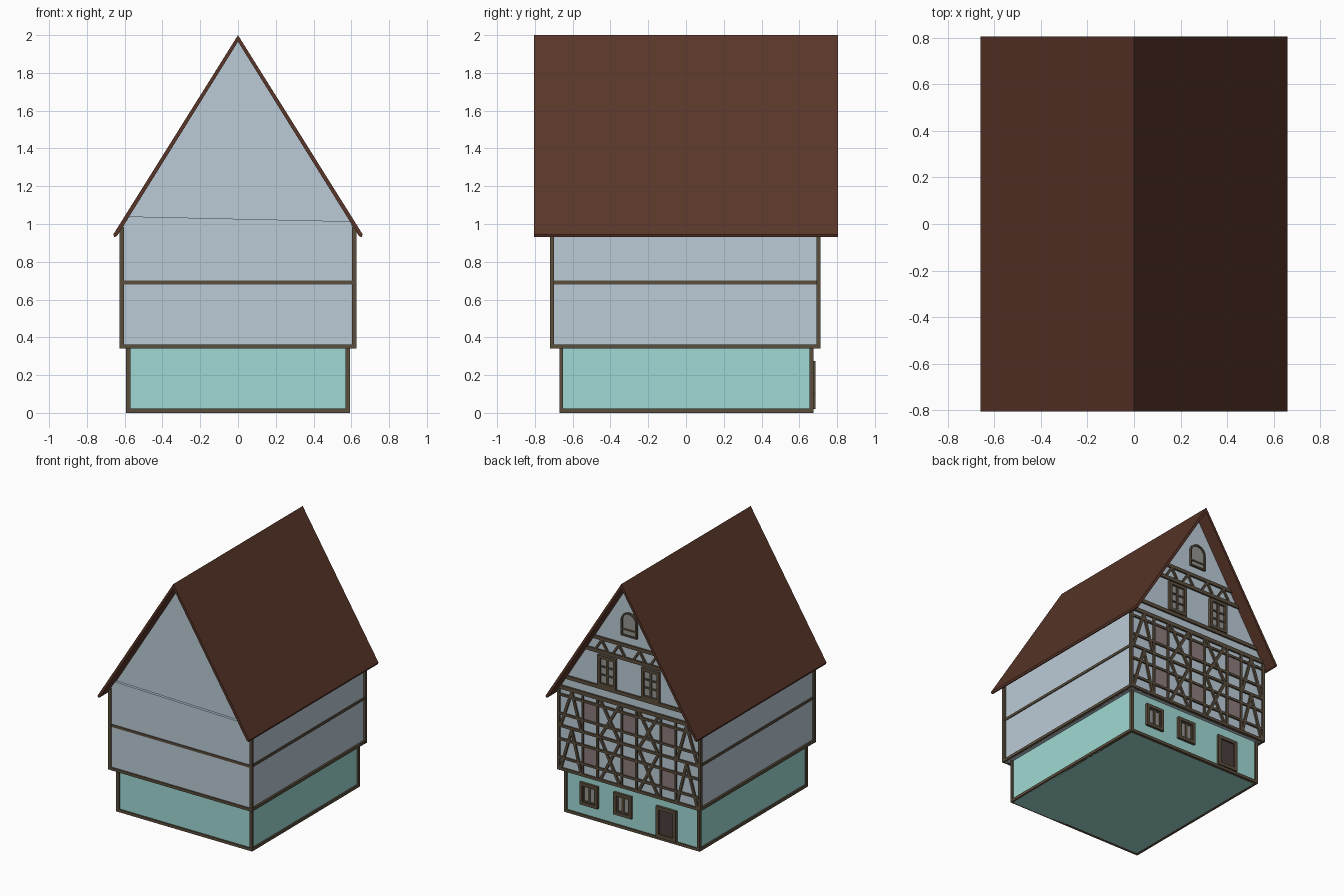
import bpy, bmesh
from math import sin, cos, pi, hypot

if "Cube" in bpy.data.objects:
    bpy.data.objects.remove(bpy.data.objects["Cube"])


def material(name, r, g, b):
    m = bpy.data.materials.new(name)
    m.diffuse_color = (r, g, b, 1)
    m.use_nodes = True
    m.node_tree.nodes["Principled BSDF"].inputs["Base Color"].default_value = m.diffuse_color
    return m


WALL = material("pale_plaster", .50, .60, .68)
GREEN = material("green_plaster", .35, .70, .66)
WOOD = material("timber", .105, .078, .048)
ROOF = material("roof_tiles", .10, .036, .022)
DARK = material("dark_panel", .07, .05, .048)
PINK = material("shutter_panel", .27, .20, .20)
GLASS = material("grey_glass", .30, .30, .29)


# Every part is a set of x-z profiles extruded along y: (profile, y0, y1)
def build(name, mat, prisms):
    bm = bmesh.new()
    for pts, y0, y1 in prisms:
        a = [bm.verts.new((x, y0, z)) for x, z in pts]
        b = [bm.verts.new((x, y1, z)) for x, z in pts]
        n = len(pts)
        bm.faces.new(a)
        bm.faces.new(b[::-1])
        for i in range(n):
            j = (i + 1) % n
            bm.faces.new((a[i], b[i], b[j], a[j]))
    bmesh.ops.recalc_face_normals(bm, faces=bm.faces)
    me = bpy.data.meshes.new(name)
    bm.to_mesh(me)
    bm.free()
    me.materials.append(mat)
    ob = bpy.data.objects.new(name, me)
    bpy.context.collection.objects.link(ob)
    return ob


def rect(x0, x1, z0, z1):
    return [(x0, z0), (x1, z0), (x1, z1), (x0, z1)]


def bar(x0, z0, x1, z1, w=.02):
    d = hypot(x1 - x0, z1 - z0)
    u, v = -(z1 - z0) / d * w / 2, (x1 - x0) / d * w / 2
    return [(x0 + u, z0 + v), (x1 + u, z1 + v), (x1 - u, z1 - v), (x0 - u, z0 - v)]


def frame(x0, x1, z0, z1, w=.02):
    return [rect(x0, x0 + w, z0, z1), rect(x1 - w, x1, z0, z1),
            rect(x0 + w, x1 - w, z0, z0 + w), rect(x0 + w, x1 - w, z1 - w, z1)]


def arch(cx, z0, r, h, n=12):
    return [(cx - r, z0), (cx + r, z0)] + [
        (cx + r * cos(pi * i / n), z0 + h + r * sin(pi * i / n)) for i in range(n + 1)]


def on(y0, y1, profiles):
    return [(p, y0, y1) for p in profiles]


def half(z):  # half width of the gable under the roof
    return (1.965 - z) / 1.606


# Walls
build("ground_floor", GREEN, [(rect(-.58, .58, 0, .34), -.66, .665)])
build("upper_storeys", WALL,
      [([(-.61, .34), (.61, .34), (.61, .98), (.592, 1.014), (-.575, 1.04), (-.61, .985)], -.71, .70)])
build("gable_wall", WALL, [([(-.61, .9), (.61, .9), (.61, .985), (0, 1.965), (-.61, .985)], -.69, .70)])

# Roof
build("roof", ROOF, [([(-.66, .945), (0, 2), (.66, .945), (.655, .93), (.64, .937),
                       (0, 1.965), (-.64, .937), (-.655, .93)], -.805, .805)])

# Corner posts
posts = []
for s in (-1, 1):
    for y0, y1 in ((-.67, -.65), (.655, .675)):
        posts.append((rect(s * .58 - .012, s * .58 + .012, 0, .34), y0, y1))
    for y0, y1 in ((-.72, -.70), (.69, .712)):
        posts.append((rect(s * .615 - .012, s * .615 + .012, .34, .985), y0, y1))
build("corner_posts", WOOD, posts)


# Sill beams round each storey
def ring(x, ya, yb, z0, z1, w=.024):
    return [(rect(-x, -x + w, z0, z1), ya, yb), (rect(x - w, x, z0, z1), ya, yb),
            (rect(-x + w, x - w, z0, z1), ya, ya + w), (rect(-x + w, x - w, z0, z1), yb - w, yb)]


build("sill_beams", WOOD, ring(.592, -.67, .675, 0, .022)
      + ring(.625, -.72, .712, .34, .362) + ring(.617, -.716, .712, .68, .70))

# Timber framing of the back facade
wood = []
for z in (.44, .585, .785, .935):
    wood.append(bar(-.61, z, .61, z, .018))
for z, w in ((.995, .03), (1.085, .028), (1.365, .028), (1.47, .026)):
    wood.append([(-half(z - w / 2), z - w / 2), (half(z - w / 2), z - w / 2),
                 (half(z + w / 2), z + w / 2), (-half(z + w / 2), z + w / 2)])
for x in (-.405, -.275, -.065, .065, .275, .405):
    wood.append(rect(x - .008, x + .008, .36, .98))
for s in (-1, 1):
    for z0, z1 in ((.36, .68), (.70, .98)):
        wood += [bar(s * .085, z0, s * .25, z1), bar(s * .25, z0, s * .085, z1)]
        wood += [bar(s * .595, z0, s * .50, z1), bar(s * .42, z0, s * .50, z1)]
    # short braces between the gable beams
    for a, b in ((.04, .09), (.14, .09), (.19, .24), (.29, .24)):
        wood.append(bar(s * a, 1.38, s * b, 1.458, .016))
build("facade_timbers", WOOD, on(.695, .713, wood))

# Coloured panels between the posts
build("facade_panels", PINK, on(.695, .705, [
    rect(x - .057, x + .057, z, z + .135) for x in (-.34, 0, .34) for z in (.449, .794)]))

# Ground floor windows and door
frames, inner, panes = [], [], []
for x in (.372, .077):
    frames += frame(x - .078, x + .078, .10, .275, .024)
    inner += [rect(x - .01, x + .01, .124, .251)] + frame(x - .054, x + .054, .124, .251, .01)
    panes.append(rect(x - .054, x + .054, .124, .251))
frames += frame(-.39, -.215, .02, .265, .026)
build("ground_window_frames", WOOD, on(.66, .685, frames))
build("ground_window_bars", WOOD, on(.66, .676, inner))
build("ground_window_panes", GLASS, on(.66, .669, panes))
build("door", DARK, on(.66, .672, [rect(-.364, -.241, .046, .239)]))

# Gable windows
frames, inner, panes = [], [], []
for x in (-.19, .19):
    frames += frame(x - .08, x + .08, 1.10, 1.34, .024)
    inner += [rect(x - .009, x + .009, 1.124, 1.316)]
    inner += [rect(x - .056, x + .056, z - .006, z + .006) for z in (1.188, 1.252)]
    panes.append(rect(x - .056, x + .056, 1.124, 1.316))
build("gable_window_frames", WOOD, on(.695, .72, frames))
build("gable_window_bars", WOOD, on(.695, .713, inner))
build("gable_window_panes", GLASS, on(.695, .705, panes))

# Arched attic window
outer, opening = arch(0, 1.545, .07, .12), arch(0, 1.557, .058, .108)
rim = [[outer[i], outer[(i + 1) % len(outer)], opening[(i + 1) % len(outer)], opening[i]]
       for i in range(len(outer))]
build("attic_window_rim", WOOD, on(.695, .715, rim))
build("attic_window_pane", GLASS, on(.695, .704, [opening]))
build("attic_window_rail", WOOD, on(.695, .711, [rect(-.058, .058, 1.59, 1.602)]))
